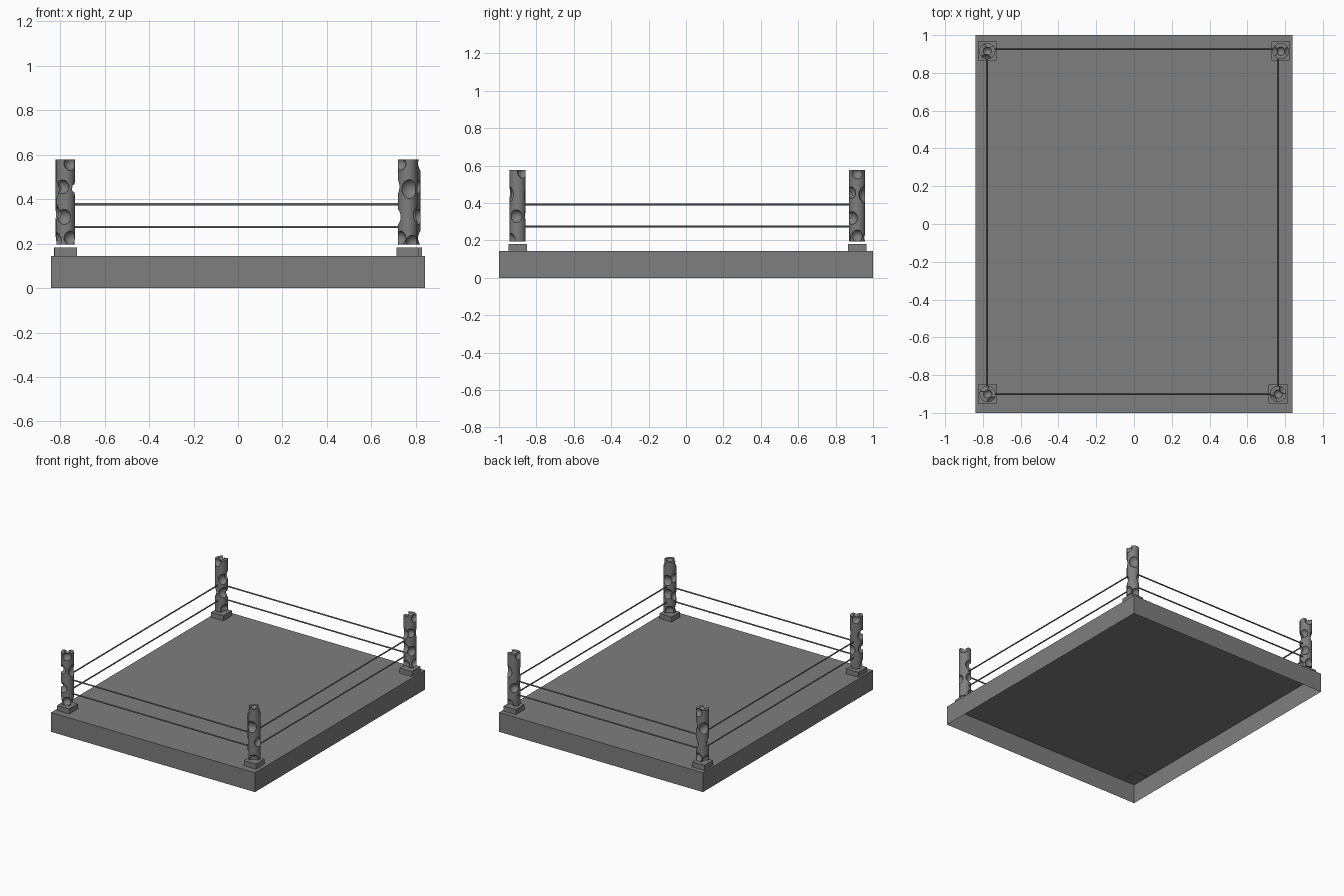
import bpy, bmesh, math
from mathutils import Matrix, Vector

if "Cube" in bpy.data.objects:
    bpy.data.objects.remove(bpy.data.objects["Cube"])

# Dark grey finish shared by every part
DARK = bpy.data.materials.new("dark_grey")
DARK.diffuse_color = (0.21, 0.21, 0.21, 1)
DARK.use_nodes = True
DARK.node_tree.nodes["Principled BSDF"].inputs["Base Color"].default_value = DARK.diffuse_color


def make_object(name, bm, loc=(0, 0, 0)):
    mesh = bpy.data.meshes.new(name)
    bmesh.ops.recalc_face_normals(bm, faces=bm.faces)
    bm.to_mesh(mesh)
    bm.free()
    mesh.materials.append(DARK)
    ob = bpy.data.objects.new(name, mesh)
    ob.location = loc
    bpy.context.collection.objects.link(ob)
    return ob


def activate(ob):
    bpy.ops.object.select_all(action='DESELECT')
    ob.select_set(True)
    bpy.context.view_layer.objects.active = ob


def smooth(ob):
    activate(ob)
    bpy.ops.object.shade_smooth_by_angle(angle=math.radians(35))


def box(name, size, centre, open_bottom=False):
    bm = bmesh.new()
    bmesh.ops.create_cube(bm, size=1)
    bmesh.ops.scale(bm, vec=size, verts=bm.verts)
    if open_bottom:
        bm.normal_update()
        under = [f for f in bm.faces if f.normal.z < -0.5]
        bmesh.ops.delete(bm, geom=under, context='FACES_ONLY')
    return make_object(name, bm, centre)


def rope(name, a, b, r=0.005):
    a, b = Vector(a), Vector(b)
    bm = bmesh.new()
    rot = (b - a).to_track_quat('Z', 'Y').to_matrix().to_4x4()
    bmesh.ops.create_cone(bm, cap_ends=True, segments=12, radius1=r, radius2=r,
                          depth=(b - a).length, matrix=rot)
    smooth(make_object(name, bm, (a + b) / 2))


# Corner post: round column with scooped hollows around it and in its top
# (angle, height, radius of each hollow)
SCOOPS = [(200, 0.215, 0.036), (20, 0.205, 0.034), (-60, 0.225, 0.032),
          (-100, 0.320, 0.036), (185, 0.340, 0.040), (70, 0.330, 0.036),
          (0, 0.445, 0.048), (180, 0.440, 0.042), (250, 0.455, 0.032),
          (-60, 0.560, 0.032), (120, 0.565, 0.034)]


def post(name, x, y, turn):
    z0, z1, r = 0.195, 0.577, 0.043
    bm = bmesh.new()
    bmesh.ops.create_cone(bm, cap_ends=True, segments=32, radius1=r, radius2=r,
                          depth=z1 - z0, matrix=Matrix.Translation((0, 0, (z0 + z1) / 2)))
    ob = make_object(name, bm, (x, y, 0))
    bm = bmesh.new()
    for ang, z, rad in SCOOPS:
        a = math.radians(ang + turn)
        d = rad + 0.017
        bmesh.ops.create_uvsphere(bm, u_segments=24, v_segments=14, radius=rad,
                                  matrix=Matrix.Translation((d * math.cos(a), d * math.sin(a), z)))
    bmesh.ops.create_uvsphere(bm, u_segments=24, v_segments=14, radius=0.024,
                              matrix=Matrix.Translation((0, 0, 0.585)))
    cutter = make_object("post_cutter", bm, (x, y, 0))
    cutter.hide_render = True
    bpy.context.view_layer.update()
    mod = ob.modifiers.new("scoops", 'BOOLEAN')
    mod.operation, mod.solver, mod.object = 'DIFFERENCE', 'EXACT', cutter
    mod.use_self = True
    activate(ob)
    bpy.ops.object.modifier_apply(modifier=mod.name)
    bpy.data.objects.remove(cutter)
    smooth(ob)


# Platform, open underneath
box("platform", (1.68, 2.0, 0.144), (0, 0, 0.072), open_bottom=True)

# Foot pads and posts at the four corners
corners = {"front_left": (-0.775, -0.900, 0), "front_right": (0.763, -0.900, -80),
           "back_right": (0.777, 0.915, 60), "back_left": (-0.777, 0.915, 140)}
for key, (x, y, turn) in corners.items():
    bottom = 0.140 if key == "front_left" else 0.144
    box(key + "_pad", (0.10, 0.10, 0.182 - bottom), (x, y, (0.182 + bottom) / 2))
    post(key + "_post", x, y, turn)

# Two ropes along each side
for level, zx, zy in (("lower", 0.275, 0.275), ("upper", 0.377, 0.392)):
    for side, y in (("front", -0.900), ("back", 0.926)):
        rope(f"{side}_{level}_rope", (-0.775, y, zx), (0.765, y, zx))
    for side, x in (("left", -0.779), ("right", 0.762)):
        rope(f"{side}_{level}_rope", (x, -0.90, zy), (x, 0.915, zy))
